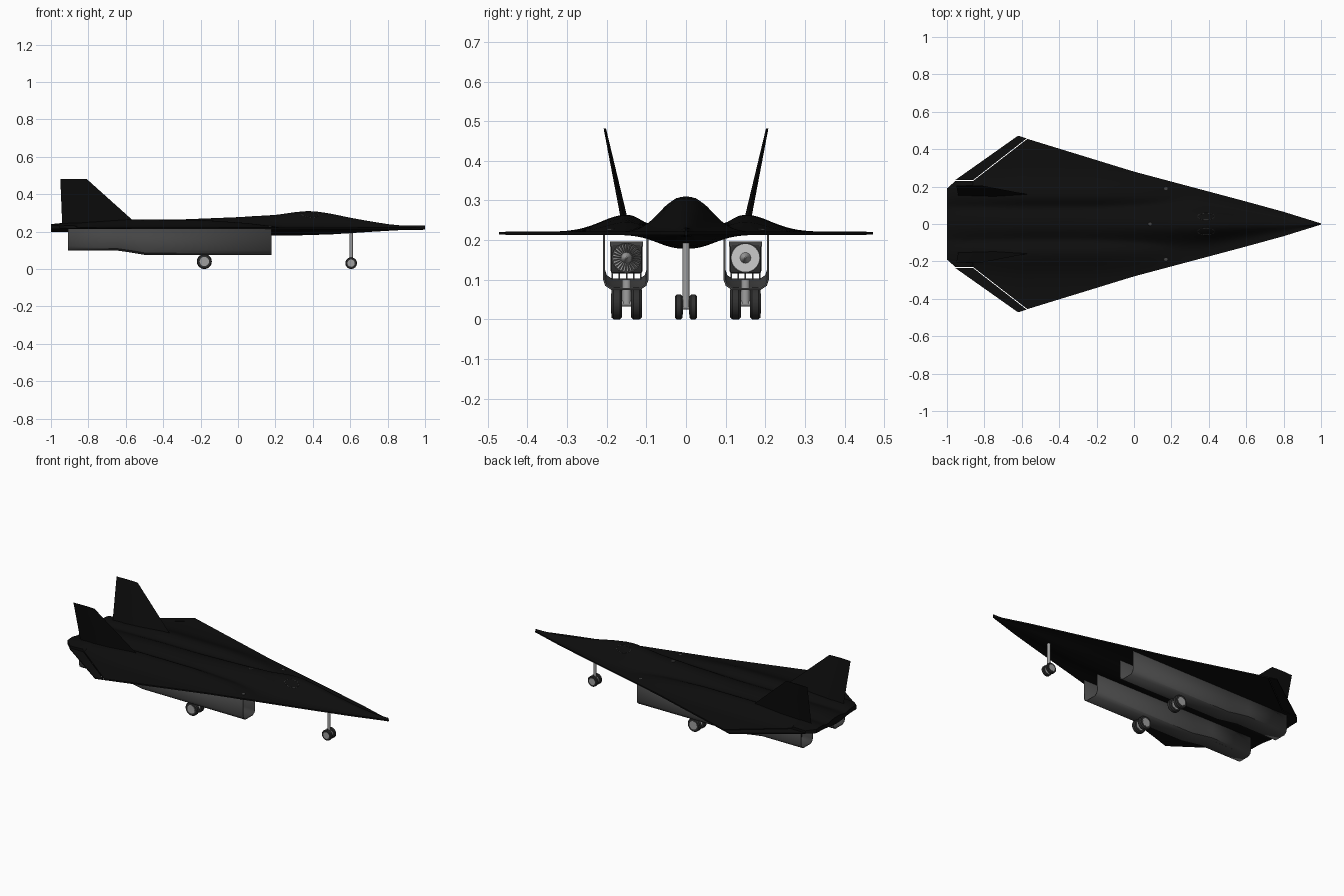
import bpy
import bmesh
from math import exp, pi, cos, sin
from mathutils import Vector, Matrix

default_cube = bpy.data.objects.get("Cube")
if default_cube:
    bpy.data.objects.remove(default_cube, do_unlink=True)


def make_material(name, value):
    mat = bpy.data.materials.new(name)
    mat.use_nodes = True
    color = (value, value, value, 1)
    mat.diffuse_color = color
    mat.node_tree.nodes["Principled BSDF"].inputs["Base Color"].default_value = color
    return mat


BLACK = make_material("matte_black", .004)
DARK = make_material("nacelle_grey", .06)
TYRE = make_material("tyre_rubber", .03)
METAL = make_material("gear_metal", .35)
SILVER = make_material("polished_silver", .6)


def finish(bm, name, mat, angle=.6):
    bmesh.ops.recalc_face_normals(bm, faces=bm.faces)
    mesh = bpy.data.meshes.new(name)
    bm.to_mesh(mesh)
    bm.free()
    obj = bpy.data.objects.new(name, mesh)
    bpy.context.collection.objects.link(obj)
    mesh.materials.append(mat)
    bpy.ops.object.select_all(action="DESELECT")
    obj.select_set(True)
    bpy.context.view_layer.objects.active = obj
    bpy.ops.object.shade_smooth_by_angle(angle=angle)
    return obj


def loft(name, rings, mat, closed=True, caps=True):
    bm = bmesh.new()
    rows = [[bm.verts.new(p) for p in ring] for ring in rings]
    count = len(rows[0])
    for a, b in zip(rows, rows[1:]):
        for i in range(count if closed else count - 1):
            j = (i + 1) % count
            bm.faces.new((a[i], a[j], b[j], b[i]))
    if caps:
        bm.faces.new(rows[0])
        bm.faces.new(rows[-1])
    return finish(bm, name, mat)


def rod(name, start, end, r1, mat, r2=None, sides=32):
    start, end = Vector(start), Vector(end)
    axis = end - start
    bm = bmesh.new()
    turn = axis.to_track_quat("Z", "Y").to_matrix().to_4x4()
    bmesh.ops.create_cone(bm, cap_ends=True, segments=sides, radius1=r1,
                          radius2=r1 if r2 is None else r2, depth=axis.length,
                          matrix=Matrix.Translation((start + end) / 2) @ turn)
    return finish(bm, name, mat)


def box(name, center, size, mat, bevel=0):
    bm = bmesh.new()
    bmesh.ops.create_cube(bm, size=1, matrix=Matrix.Translation(center) @ Matrix.Diagonal((*size, 1)))
    if bevel:
        bmesh.ops.bevel(bm, geom=bm.edges[:], offset=bevel, segments=2, affect="EDGES", profile=.5)
    return finish(bm, name, mat)


def lookup(table, x):
    for (a, va), (b, vb) in zip(table, table[1:]):
        if x <= b:
            return va + (vb - va) * max(0, x - a) / (b - a)
    return table[-1][1]


# Body profiles along the length: half width, spine height, belly depth, engine hump
WIDTH = [(-1, .19), (-.955, .23), (-.86, .23), (-.57, .455), (0, .28), (.3, .2), (.6, .12), (.8, .065), (1, .003)]
SPINE = [(-1, .24), (-.9, .25), (-.57, .265), (-.3, .265), (0, .277), (.2, .289), (.3, .303), (.37, .31),
         (.43, .306), (.5, .295), (.6, .274), (.7, .256), (.8, .24), (.88, .232), (1, .232)]
DEPTH = [(-1, .014), (-.7, .02), (.1, .035), (.3, .034), (.5, .028), (.7, .015), (.85, .006), (1, .003)]
HUMP = [(-1, .018), (-.6, .043), (-.2, .042), (.05, .025), (.25, 0)]
EDGE, THIN = .217, .004


def top_z(x, y):
    w = lookup(WIDTH, x)
    ridge = (lookup(SPINE, x) - EDGE - THIN) * exp(-(abs(y) / min(.085, .45 * w)) ** 2.4)
    d = abs(y) - .15
    hump = lookup(HUMP, x) * exp(-(d / (.09 if d > 0 else .06)) ** 2)
    rise = (ridge ** 3 + hump ** 3) ** (1 / 3)
    fade = 1 if x < -.86 else 1 - min(1, abs(y) / w) ** 6
    return EDGE + THIN + rise * fade


def bottom_z(x, y):
    w = lookup(WIDTH, x)
    return EDGE - THIN - lookup(DEPTH, x) * exp(-(abs(y) / min(.09, .5 * w)) ** 2.4)


# Blended body and wing
stations = sorted({round(-1 + i / 40, 3) for i in range(81)} | {x for x, _ in WIDTH})
rings = []
for x in stations:
    ys = [lookup(WIDTH, x) * (i / 30 - 1) for i in range(61)]
    rings.append([(x, y, top_z(x, y)) for y in ys] + [(x, y, bottom_z(x, y)) for y in reversed(ys)])
loft("blended_body", rings, BLACK)


def wheel(name, x, y, radius, width):
    z, h = radius, width / 2
    profile = [(-h, .6), (-h, .88), (-h * .6, 1), (h * .6, 1), (h, .88), (h, .6)]
    loft(name + "_tyre", [[(x + radius * r * cos(pi * i / 18), y + off, z + radius * r * sin(pi * i / 18))
                           for i in range(36)] for off, r in profile], TYRE)
    rod(name + "_hub", (x, y - h * 1.04, z), (x, y + h * 1.04, z), radius * .62, METAL)


for side, label in ((1, "left"), (-1, "right")):
    # Trailing elevon, separated from the wing by a narrow slot
    plan = [(-.574, .458), (-.62, .472), (-.957, .234), (-.862, .234)]
    loft(label + "_elevon", [[(x, side * y, z) for x, y in plan] for z in (EDGE - .003, EDGE + .003)], BLACK)

    # Canted tail fin with a thin diamond section
    fin = []
    for lead, trail, y, z, thick in ((-.54, -.94, .153, .24, .009), (-.81, -.95, .205, .482, .003)):
        mid = (lead + trail) / 2
        fin.append([(lead, side * y, z), (mid, side * (y + thick), z),
                    (trail, side * y, z), (mid, side * (y - thick), z)])
    loft(label + "_tail_fin", fin, BLACK)

    # Open engine duct under the wing
    rings = []
    for x, b in ((-.91, .1), (-.64, .1), (-.57, .09), (-.5, .078), (.18, .076)):
        section = [(.207, .224), (.207, b + .025), (.202, b + .01), (.187, b), (.117, b),
                   (.102, b + .01), (.097, b + .025), (.097, .224)]
        rings.append([(x, side * y, z) for y, z in section])
    duct = loft(label + "_engine_duct", rings, DARK, closed=False, caps=False)
    wall = duct.modifiers.new("wall", "SOLIDIFY")
    wall.thickness = .005
    wall.offset = 0

    # Engine inside the duct, with its fan and spinner
    cy, cz, face = side * .15, .155, -.25
    box(label + "_engine_casing", (-.55, cy, cz), (.6, .08, .078), TYRE, .006)
    box(label + "_engine_hood", (-.5, cy, .19), (.5, .084, .012), DARK)
    rod(label + "_fan_rim", (face, cy, cz), (face + .004, cy, cz), .038, DARK)
    if side > 0:
        rod("left_fan_disc", (face, cy, cz), (face + .006, cy, cz), .035, SILVER)
    else:
        bm = bmesh.new()
        for i in range(24):
            a = i * pi / 12
            points = [(face + .005 + lift, cy + r * cos(a + t), cz + r * sin(a + t))
                      for r, t, lift in ((.01, 0, 0), (.035, 0, 0), (.035, .15, .004), (.01, .15, .004))]
            bm.faces.new([bm.verts.new(p) for p in points])
        finish(bm, "right_fan_blades", METAL)
    rod(label + "_spinner", (face, cy, cz), (face + .035, cy, cz), .016, METAL, .002)
    for i in range(5):
        box(label + "_engine_mount", (-.55, cy + (i - 2) * .018, .11), (.5, .004, .02), DARK)

    # Main landing gear
    for step in (-1, 1):
        wheel(label + "_main_wheel", -.18, side * (.15 + step * .025), .04, .027)
    rod(label + "_main_axle", (-.18, side * .12, .04), (-.18, side * .18, .04), .008, METAL)
    rod(label + "_main_strut", (-.18, cy, .04), (-.18, cy, .1), .011, METAL)

    # Nose wheel of this side
    wheel(label + "_nose_wheel", .605, side * .018, .031, .019)

    # Cockpit window outline lying on the skin
    curve = bpy.data.curves.new(label + "_window_outline", "CURVE")
    curve.dimensions = "3D"
    curve.bevel_depth = .001
    line = curve.splines.new("POLY")
    line.points.add(31)
    line.use_cyclic_u = True
    for i, point in enumerate(line.points):
        x = .385 + .045 * cos(i * pi / 16)
        y = side * (.04 + .018 * sin(i * pi / 16))
        point.co = (x, y, top_z(x, y), 1)
    curve.materials.append(DARK)
    bpy.context.collection.objects.link(bpy.data.objects.new(label + "_window_outline", curve))

# Nose gear leg and axle
rod("nose_strut", (.605, 0, .031), (.605, 0, .21), .009, METAL)
rod("nose_axle", (.605, -.02, .031), (.605, .02, .031), .006, METAL)

# Small round caps on the upper skin
for x, y in ((.085, 0), (.17, .19), (.17, -.19)):
    z = top_z(x, y)
    rod("skin_cap", (x, y, z - .004), (x, y, z + .002), .011, DARK, .009)
